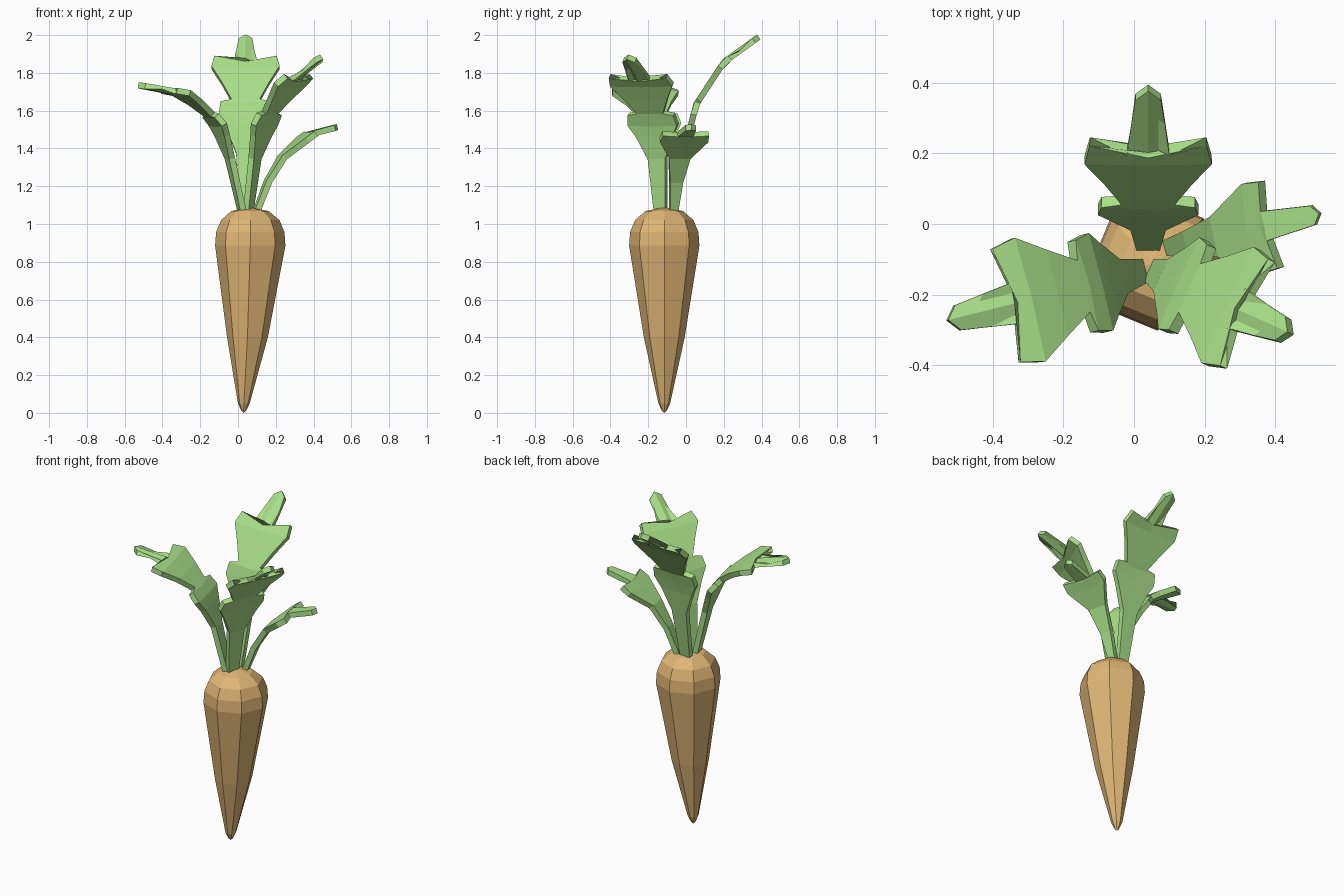
import bpy, bmesh, math
from mathutils import Vector

if "Cube" in bpy.data.objects:
    bpy.data.objects.remove(bpy.data.objects["Cube"])


def material(name, color):
    m = bpy.data.materials.new(name)
    m.diffuse_color = color
    m.use_nodes = True
    m.node_tree.nodes["Principled BSDF"].inputs["Base Color"].default_value = m.diffuse_color
    return m


def finish(bm, name, mat):
    bmesh.ops.recalc_face_normals(bm, faces=bm.faces)
    me = bpy.data.meshes.new(name)
    bm.to_mesh(me)
    bm.free()
    me.materials.append(mat)
    ob = bpy.data.objects.new(name, me)
    bpy.context.collection.objects.link(ob)
    return ob


orange = material("root_orange", (0.75, 0.47, 0.18, 1))
green = material("leaf_green", (0.40, 0.74, 0.25, 1))

# Root: eight-sided rings (centre x, z, radius), leaning slightly to the tip
RINGS = [(0.03, 0.012, 0.013), (0.031, 0.05, 0.031), (0.05, 0.4, 0.108),
         (0.065, 0.885, 0.186), (0.065, 0.957, 0.181),
         (0.065, 1.02, 0.155), (0.063, 1.068, 0.1)]
SIDES, ROOT_Y = 8, -0.115
bm = bmesh.new()
loops = []
for cx, z, r in RINGS:
    angles = [i * math.tau / SIDES for i in range(SIDES)]
    loops.append([bm.verts.new((cx + r * math.cos(a), ROOT_Y + r * math.sin(a), z)) for a in angles])
for lo, hi in zip(loops, loops[1:]):
    for i in range(SIDES):
        j = (i + 1) % SIDES
        bm.faces.new((lo[i], lo[j], hi[j], hi[i]))
tip = bm.verts.new((0.03, ROOT_Y, 0))
crown = bm.verts.new((0.06, ROOT_Y, 1.09))
for i in range(SIDES):
    j = (i + 1) % SIDES
    bm.faces.new((tip, loops[0][j], loops[0][i]))
    bm.faces.new((crown, loops[-1][i], loops[-1][j]))
finish(bm, "root", orange)

# Leaf outlines: (position of midrib, position of edge, half width)
BIG = [(0, 0, 0.033), (0.29, 0.29, 0.05), (0.42, 0.42, 0.105), (0.48, 0.485, 0.142),
       (0.54, 0.55, 0.132), (0.56, 0.56, 0.075), (0.66, 0.66, 0.125),
       (0.75, 0.755, 0.18), (0.79, 0.825, 0.165), (0.80, 0.79, 0.06), (1, 0.97, 0.036)]
SMALL = [(0, 0, 0.022), (0.25, 0.25, 0.035), (0.48, 0.48, 0.058), (0.66, 0.69, 0.13),
         (0.74, 0.78, 0.125), (0.76, 0.76, 0.042), (1, 0.97, 0.028)]


def leaf(name, base, end, path, rows):
    """Bend an outline along a path of (distance outward, height)."""
    base = Vector((*base, 0))
    out = (Vector((*end, 0)) - base).normalized()
    side = Vector((-out.y, out.x, 0))
    pts = [base + out * d + Vector((0, 0, z)) for d, z in path]
    lens = [(b - a).length for a, b in zip(pts, pts[1:])]
    total = sum(lens)

    def at(t):
        s = t * total
        for a, b, l in zip(pts, pts[1:], lens):
            if s <= l + 1e-6:
                return a.lerp(b, s / l)
            s -= l
        return pts[-1]

    bm = bmesh.new()
    grid = [[bm.verts.new(at(e) - side * w), bm.verts.new(at(m)), bm.verts.new(at(e) + side * w)]
            for m, e, w in rows]
    for a, b in zip(grid, grid[1:]):
        for k in (0, 1):
            bm.faces.new((a[k], a[k + 1], b[k + 1], b[k]))
    ob = finish(bm, name, green)
    mod = ob.modifiers.new("thickness", "SOLIDIFY")
    mod.thickness = 0.032
    mod.offset = 0


leaf("back_leaf", (0.04, -0.06), (0.04, 0.38),
     [(0, 1.07), (0.085, 1.52), (0.115, 1.635), (0.26, 1.857), (0.445, 1.99)], BIG)
leaf("left_leaf", (0.02, -0.135), (-0.53, -0.273),
     [(0, 1.07), (0.075, 1.39), (0.14, 1.55), (0.31, 1.69), (0.565, 1.735)], BIG)
leaf("front_right_leaf", (0.055, -0.135), (0.445, -0.31),
     [(0, 1.07), (0.04, 1.36), (0.09, 1.52), (0.13, 1.6), (0.25, 1.75), (0.425, 1.885)], BIG)
leaf("small_right_leaf", (0.1, -0.065), (0.53, 0.03),
     [(0, 1.07), (0.06, 1.225), (0.14, 1.355), (0.285, 1.476), (0.437, 1.513)], SMALL)
